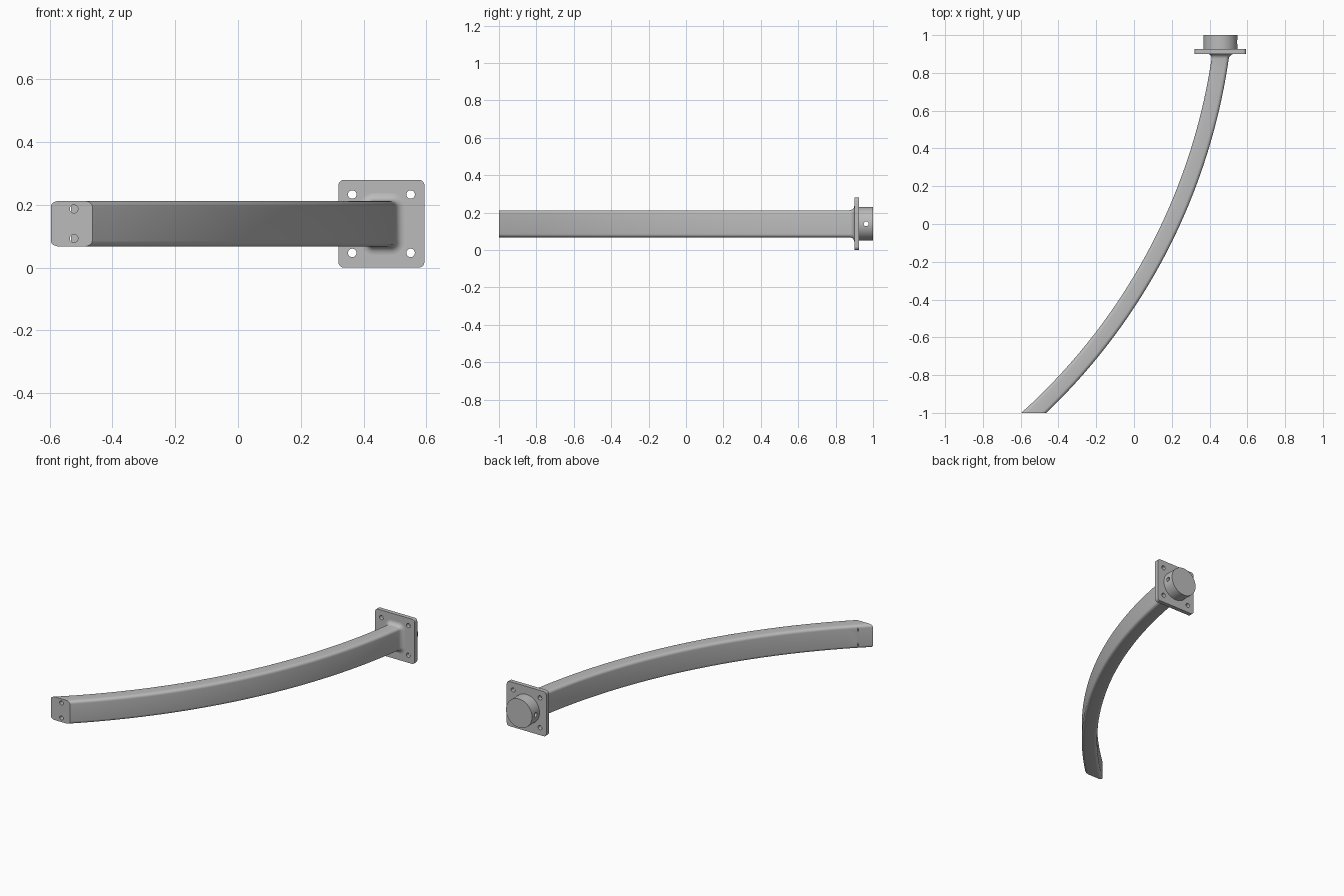
import bpy, bmesh, math
from mathutils import Matrix

cube = bpy.data.objects.get("Cube")
if cube:
    bpy.data.objects.remove(cube)

steel = bpy.data.materials.new("satin grey metal")
steel.use_nodes = True
steel.diffuse_color = (0.5, 0.5, 0.5, 1)
steel.node_tree.nodes["Principled BSDF"].inputs["Base Color"].default_value = (0.5, 0.5, 0.5, 1)

MID_Z = 0.14      # height of the arm axis
PLATE_X = 0.457   # centre of the flange and boss
FLANGE_Y = 0.90   # front face of the flange


def rounded_rect(half_w, half_h, radius, steps=6):
    """Outline points of a rounded rectangle centred on the origin."""
    points = []
    for i, (sx, sz) in enumerate([(1, 1), (-1, 1), (-1, -1), (1, -1)]):
        for k in range(steps + 1):
            a = math.pi / 2 * (i + k / steps)
            points.append((sx * (half_w - radius) + radius * math.cos(a),
                           sz * (half_h - radius) + radius * math.sin(a)))
    return points


def loft(name, rings):
    """Skin a list of equal point rings and cap both ends."""
    bm = bmesh.new()
    loops = [[bm.verts.new(p) for p in ring] for ring in rings]
    n = len(loops[0])
    for a, b in zip(loops, loops[1:]):
        for i in range(n):
            j = (i + 1) % n
            bm.faces.new((a[i], a[j], b[j], b[i]))
    bm.faces.new(loops[0])
    bm.faces.new(loops[-1])
    bmesh.ops.recalc_face_normals(bm, faces=bm.faces)
    return to_object(name, bm)


def to_object(name, bm):
    mesh = bpy.data.meshes.new(name)
    bm.to_mesh(mesh)
    bm.free()
    obj = bpy.data.objects.new(name, mesh)
    bpy.context.collection.objects.link(obj)
    mesh.materials.append(steel)
    return obj


def cylinder(name, centre, radius, depth, axis="Y", sides=32):
    bm = bmesh.new()
    turn = Matrix.Rotation(math.pi / 2, 4, "X" if axis == "Y" else "Y")
    bmesh.ops.create_cone(bm, cap_ends=True, segments=sides, radius1=radius,
                          radius2=radius, depth=depth,
                          matrix=Matrix.Translation(centre) @ turn)
    return to_object(name, bm)


def activate(obj):
    bpy.ops.object.select_all(action="DESELECT")
    obj.select_set(True)
    bpy.context.view_layer.objects.active = obj


def drill(obj, holes, radius, depth, axis="Y"):
    """Cut round holes at the given centres."""
    for centre in holes:
        cutter = cylinder("hole_cutter", centre, radius, depth, axis)
        cutter.hide_render = True
        mod = obj.modifiers.new("hole", "BOOLEAN")
        mod.operation = "DIFFERENCE"
        mod.solver = "EXACT"
        mod.object = cutter
        activate(obj)
        bpy.ops.object.modifier_apply(modifier=mod.name)
        bpy.data.objects.remove(cutter)


# Curved arm: sections of a circular sweep, sliced square at both ends
ARC_X, ARC_Y, ARC_R = -2.70, 1.338, 3.19
FILLET = 0.025


def arm_section(y, grow=0.0):
    outline = rounded_rect(0.045 + grow, 0.0725 + grow, 0.018 + grow)
    return [(ARC_X + math.sqrt((ARC_R + u) ** 2 - (y - ARC_Y) ** 2), y, MID_Z + v)
            for u, v in outline]


start, stop, count = -1.0, FLANGE_Y - FILLET, 36
rings = [arm_section(start + (stop - start) * i / count) for i in range(count)]
for k in range(7):  # fillet flaring into the flange
    t = math.pi / 2 * k / 6
    rings.append(arm_section(stop + FILLET * math.sin(t), FILLET * (1 - math.cos(t))))
rings.append(arm_section(FLANGE_Y + 0.005, FILLET))
arm = loft("curved_arm", rings)
drill(arm, [(-0.523, -1.0, MID_Z + s * 0.047) for s in (-1, 1)], 0.013, 0.12)

# Square mounting flange with four through holes
flange = loft("mounting_flange",
              [[(PLATE_X + u, y, MID_Z + v) for u, v in rounded_rect(0.137, 0.14, 0.018)]
               for y in (FLANGE_Y, 0.926)])
drill(flange, [(PLATE_X + sx * 0.093, 0.913, MID_Z + sz * 0.093)
               for sx in (-1, 1) for sz in (-1, 1)], 0.0135, 0.1)

# Round boss on the back with a cross-drilled pin hole
boss = cylinder("rear_boss", (PLATE_X, 0.96, MID_Z), 0.09, 0.08, sides=64)
drill(boss, [(PLATE_X, 0.963, MID_Z)], 0.013, 0.4, axis="X")

for part in (arm, flange, boss):
    activate(part)
    bpy.ops.object.shade_smooth_by_angle(angle=math.radians(30))
